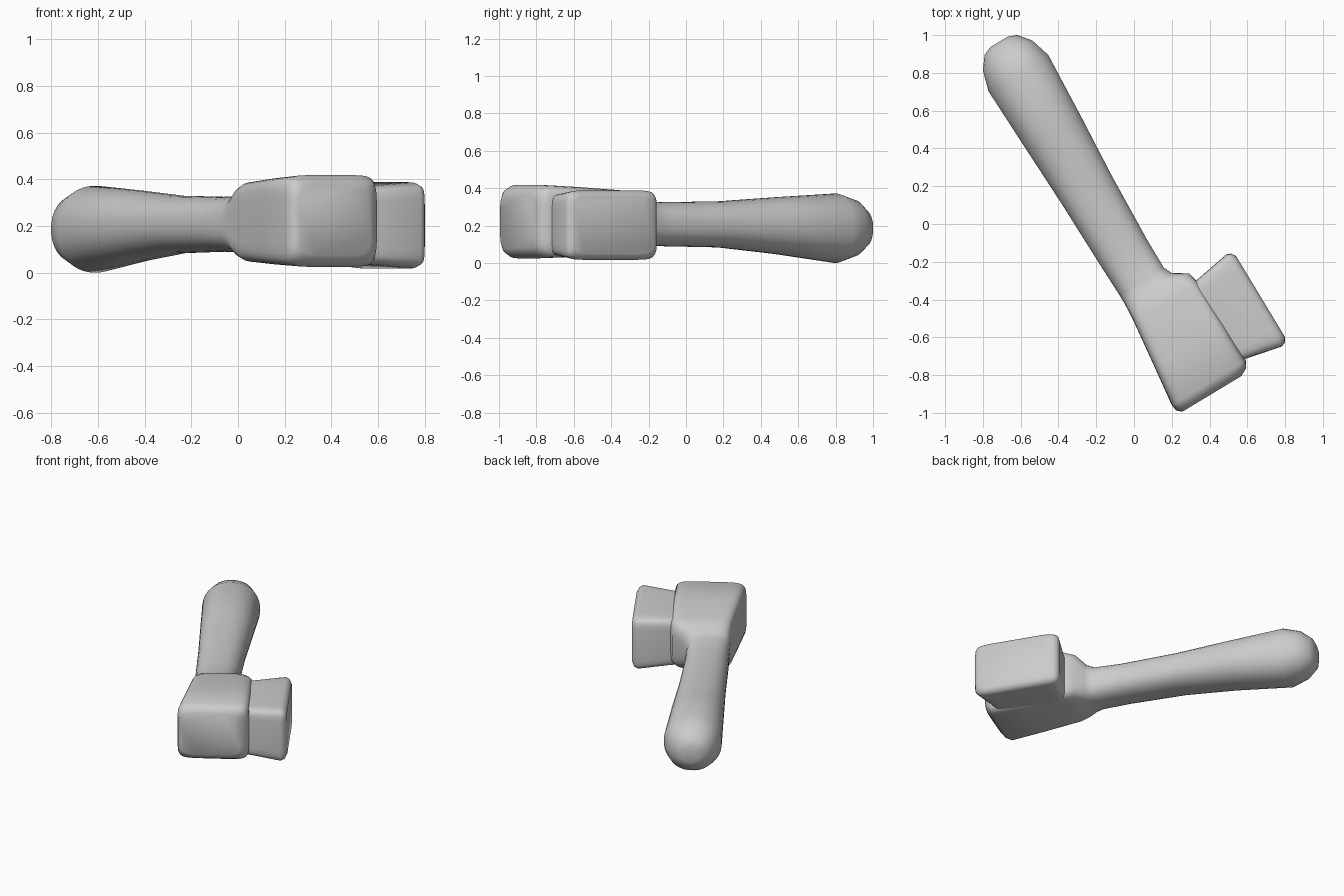
import bpy, bmesh, math
from mathutils import Vector

U = Vector((0.517, -0.856, 0))   # along the handle, towards the head
N = Vector((0.856, 0.517, 0))    # sideways, towards the striking block
Z = Vector((0, 0, 1))


def spow(v, e):
    return math.copysign(abs(v) ** (2 / e), v)


def loft(name, axis, side, sections, segs=32, angle=50):
    """Skin rounded sections: (position, side min, side max, z min, z max, squareness)."""
    bm = bmesh.new()
    rings = []
    for pos, a, b, z0, z1, e in sections:
        ring = []
        for i in range(segs):
            t = 2 * math.pi * (i + 0.5) / segs
            s = (a + b) / 2 + (b - a) / 2 * spow(math.cos(t), e)
            z = (z0 + z1) / 2 + (z1 - z0) / 2 * spow(math.sin(t), e)
            ring.append(bm.verts.new(axis * pos + side * s + Z * z))
        rings.append(ring)
    for r0, r1 in zip(rings, rings[1:]):
        for i in range(segs):
            j = (i + 1) % segs
            bm.faces.new((r0[i], r0[j], r1[j], r1[i]))
    bm.faces.new(rings[0])
    bm.faces.new(rings[-1])
    bmesh.ops.recalc_face_normals(bm, faces=bm.faces)
    mesh = bpy.data.meshes.new(name)
    bm.to_mesh(mesh)
    bm.free()
    obj = bpy.data.objects.new(name, mesh)
    bpy.context.collection.objects.link(obj)
    bpy.ops.object.select_all(action='DESELECT')
    obj.select_set(True)
    bpy.context.view_layer.objects.active = obj
    bpy.ops.object.shade_smooth_by_angle(angle=math.radians(angle))
    return obj


# Handle flowing into the boxy head
loft("handle_and_head", U, N, [
    (-1.195, -0.165, -0.060, 0.130, 0.240, 2.2),
    (-1.175, -0.215, -0.010, 0.085, 0.285, 2.2),
    (-1.110, -0.265, 0.042, 0.035, 0.338, 2.2),
    (-1.000, -0.297, 0.075, 0.000, 0.372, 2.2),
    (-0.630, -0.285, 0.055, 0.048, 0.352, 2.2),
    (-0.280, -0.273, 0.032, 0.083, 0.330, 2.3),
    (0.100, -0.266, 0.017, 0.090, 0.325, 2.4),
    (0.280, -0.261, 0.016, 0.085, 0.330, 2.6),
    (0.325, -0.261, 0.037, 0.078, 0.340, 3.2),
    (0.375, -0.263, 0.115, 0.058, 0.373, 5),
    (0.440, -0.268, 0.131, 0.045, 0.390, 6.5),
    (0.700, -0.298, 0.133, 0.033, 0.407, 7),
    (0.925, -0.325, 0.133, 0.025, 0.418, 7),
    (0.960, -0.320, 0.115, 0.045, 0.400, 6.5),
    (0.983, -0.295, 0.070, 0.075, 0.370, 6),
])

# Flared striking block on the side of the head
loft("striking_block", N, U, [
    (0.080, 0.432, 0.909, 0.040, 0.368, 9),
    (0.140, 0.424, 0.917, 0.035, 0.372, 9),
    (0.335, 0.390, 0.960, 0.017, 0.388, 9),
    (0.360, 0.400, 0.950, 0.027, 0.378, 9),
    (0.375, 0.425, 0.927, 0.050, 0.355, 8),
])
